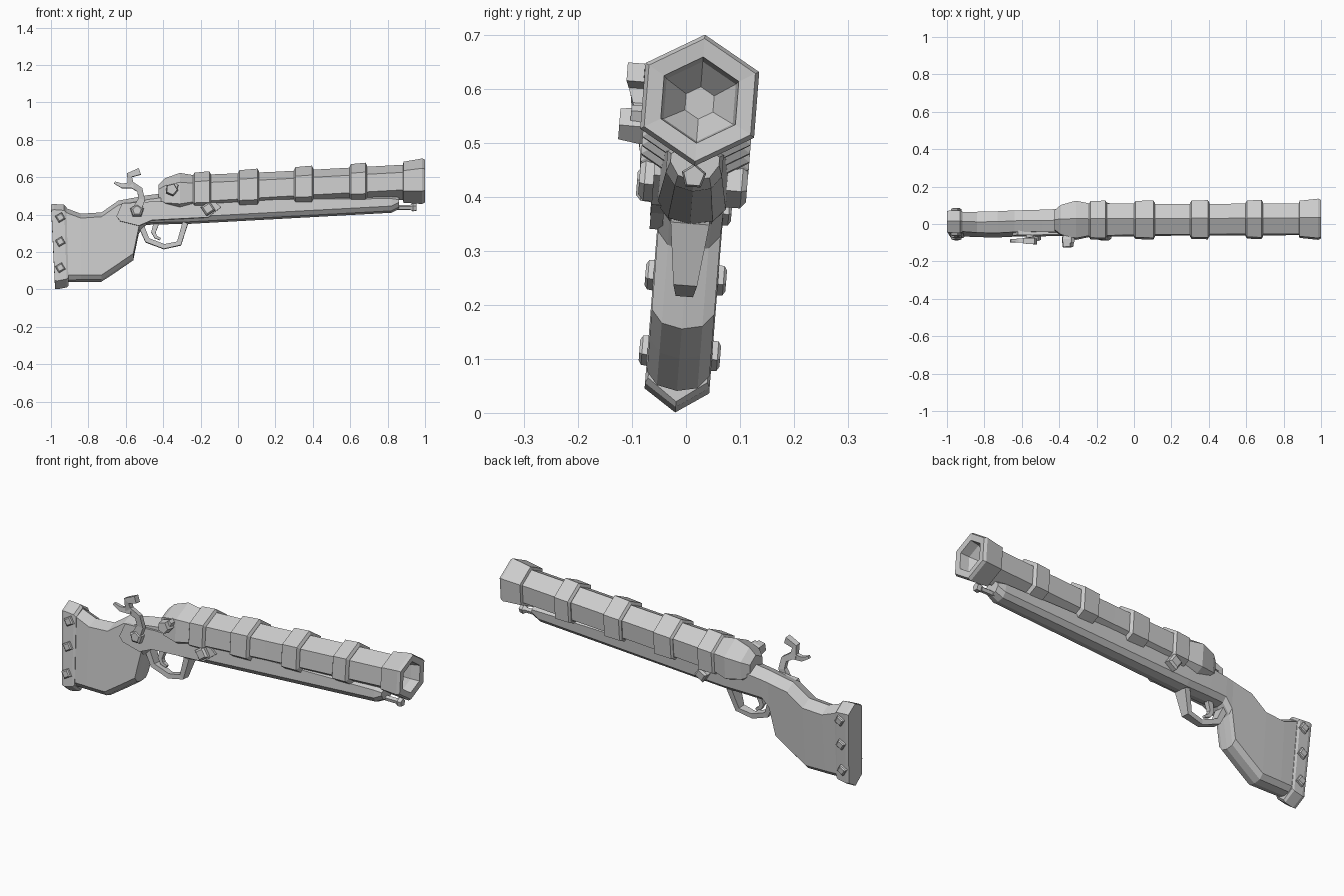
import bpy, bmesh, math
from mathutils import Matrix, Vector

# The whole gun leans slightly sideways around its long axis
PIVOT = Vector((0, 0, 0.255))
LEAN = (Matrix.Translation(PIVOT) @ Matrix.Rotation(math.radians(-4.5), 4, 'X')
        @ Matrix.Translation(-PIVOT))


def loft(name, rings):
    """Skin a list of equal-length point rings and cap both ends."""
    bm = bmesh.new()
    vs = [[bm.verts.new(p) for p in r] for r in rings]
    n = len(vs[0])
    for a, b in zip(vs, vs[1:]):
        for i in range(n):
            j = (i + 1) % n
            bm.faces.new((a[i], a[j], b[j], b[i]))
    bm.faces.new(vs[0])
    bm.faces.new(vs[-1])
    bmesh.ops.recalc_face_normals(bm, faces=bm.faces)
    bm.transform(LEAN)
    mesh = bpy.data.meshes.new(name)
    bm.to_mesh(mesh)
    bm.free()
    ob = bpy.data.objects.new(name, mesh)
    bpy.context.collection.objects.link(ob)
    return ob


def axis_z(x):
    return 0.525 + 0.055 * x


def tube(name, sections, sides=6, zfun=axis_z):
    """Faceted tube along x from (x, radius) pairs, corner pointing up."""
    angles = [2 * math.pi * i / sides for i in range(sides)]
    loft(name, [[(x, r * math.sin(a), zfun(x) + r * math.cos(a)) for a in angles]
                for x, r in sections])


def stud(name, x, z, sections, sides=4, turn=0.0):
    """Faceted stud along y from (y, radius) pairs."""
    angles = [turn + 2 * math.pi * i / sides for i in range(sides)]
    loft(name, [[(x + r * math.sin(a), y, z + r * math.cos(a)) for a in angles]
                for y, r in sections])


def ribbon(name, pts):
    """Flat bar through (x, z, y, half width, thickness) points."""
    rings = []
    for i, (x, z, y, w, t) in enumerate(pts):
        a, b = pts[max(i - 1, 0)], pts[min(i + 1, len(pts) - 1)]
        d = Vector((b[0] - a[0], b[1] - a[1])).normalized() * t / 2
        rings.append([(x - d.y, y - w, z + d.x), (x - d.y, y + w, z + d.x),
                      (x + d.y, y + w, z - d.x), (x + d.y, y - w, z - d.x)])
    loft(name, rings)


# Wooden stock and forearm: x, bottom, top, half width
STOCK = [(-0.92, 0.04, 0.435, 0.052), (-0.84, 0.04, 0.405, 0.056),
         (-0.73, 0.04, 0.412, 0.058), (-0.64, 0.10, 0.475, 0.058),
         (-0.56, 0.155, 0.49, 0.058), (-0.53, 0.30, 0.496, 0.058),
         (-0.49, 0.345, 0.503, 0.06), (-0.40, 0.348, 0.515, 0.062),
         (-0.27, 0.35, 0.50, 0.064), (0.82, 0.41, 0.51, 0.052),
         (0.86, 0.43, 0.505, 0.045)]
rings = []
for x, b, t, w in STOCK:
    half = [(0.65 * w, b + 0.008), (w, b + 0.032), (w, t - 0.028)]
    rings.append([(x, 0, b)] + [(x, y, z) for y, z in half] + [(x, 0, t)]
                 + [(x, -y, z) for y, z in reversed(half)])
loft("stock", rings)

# Butt plate, its rear edge slanting
rings = []
for x, b, t, w, slant in [(-1.0, 0.002, 0.455, 0.056, 0.022), (-0.985, 0.0, 0.457, 0.06, 0.022),
                          (-0.93, 0.01, 0.453, 0.06, 0.015), (-0.918, 0.02, 0.44, 0.055, 0.013)]:
    sec = [(0, b), (w, b + 0.04), (w, t - 0.035), (0, t), (-w, t - 0.035), (-w, b + 0.04)]
    rings.append([(x + slant * (1 - z / 0.45), y, z) for y, z in sec])
loft("butt_plate", rings)

# Butt rivets and cross screw heads on both sides
for side, label in ((-1, "front"), (1, "back")):
    for i, z in enumerate((0.38, 0.25, 0.11)):
        stud(f"butt_rivet_{label}_{i}", -0.95, z,
             [(side * 0.05, 0.03), (side * 0.07, 0.028), (side * 0.075, 0.02)], turn=0.25)
    stud(f"cross_screw_{label}", -0.16, 0.425,
         [(side * 0.05, 0.04), (side * 0.09, 0.04), (side * 0.1, 0.028)], turn=0.2)

# Lock plate on the front side
plate = [(-0.62, 0.455), (-0.65, 0.385), (-0.63, 0.36), (-0.53, 0.335), (-0.46, 0.365),
         (-0.16, 0.38), (-0.09, 0.435), (-0.12, 0.46), (-0.45, 0.465)]
loft("lock_plate", [[(x, y, z) for x, z in plate] for y in (-0.05, -0.074)])

# Barrel with breech swell
tube("barrel", [(-0.425, 0.06), (-0.39, 0.092), (-0.31, 0.116), (-0.24, 0.1),
                (0.2, 0.094), (0.9, 0.094)])

# Barrel bands
for i, (x0, x1) in enumerate(((-0.24, -0.145), (0.0, 0.112), (0.3, 0.403), (0.597, 0.69))):
    tube(f"barrel_band_{i}", [(x0, 0.1), (x0 + 0.008, 0.113), (x1 - 0.008, 0.116), (x1, 0.1)])

# Muzzle with hollow bore
tube("muzzle", [(0.88, 0.09), (0.885, 0.11), (0.985, 0.122), (1.0, 0.114),
                (0.997, 0.08), (0.95, 0.074), (0.9, 0.03)])

# Ramrod tip below the muzzle
tube("ramrod", [(0.8, 0.014), (0.92, 0.014), (0.935, 0.024), (0.955, 0.02)], 5,
     lambda x: 0.438)

# Hammer: pivot, curved arm, thumb horn
stud("hammer_pivot", -0.54, 0.415, [(-0.06, 0.04), (-0.095, 0.036), (-0.104, 0.024)], 5)
ribbon("hammer_arm", [(-0.545, 0.41, -0.085, 0.012, 0.05), (-0.515, 0.475, -0.09, 0.012, 0.036),
                      (-0.525, 0.525, -0.1, 0.012, 0.032), (-0.575, 0.555, -0.11, 0.013, 0.036),
                      (-0.58, 0.602, -0.118, 0.015, 0.032), (-0.525, 0.622, -0.122, 0.016, 0.036)])
ribbon("hammer_horn", [(-0.56, 0.55, -0.11, 0.012, 0.034), (-0.62, 0.545, -0.112, 0.01, 0.024),
                       (-0.66, 0.563, -0.114, 0.008, 0.012)])

# Vent nut beside the breech
stud("vent_nut", -0.355, 0.525, [(-0.07, 0.03), (-0.105, 0.036), (-0.145, 0.03)], 5, 0.4)
stud("vent_peg", -0.335, 0.545, [(-0.07, 0.02), (-0.125, 0.016)], 5)

# Trigger guard and trigger
ribbon("trigger_guard", [(-0.52, 0.345, 0, 0.03, 0.03), (-0.485, 0.262, 0, 0.022, 0.028),
                         (-0.395, 0.228, 0, 0.016, 0.026), (-0.315, 0.245, 0, 0.022, 0.028),
                         (-0.282, 0.355, 0, 0.036, 0.03)])
ribbon("trigger", [(-0.435, 0.36, 0, 0.014, 0.03), (-0.452, 0.305, 0, 0.012, 0.024),
                   (-0.44, 0.28, 0, 0.011, 0.018), (-0.415, 0.268, 0, 0.009, 0.012)])
